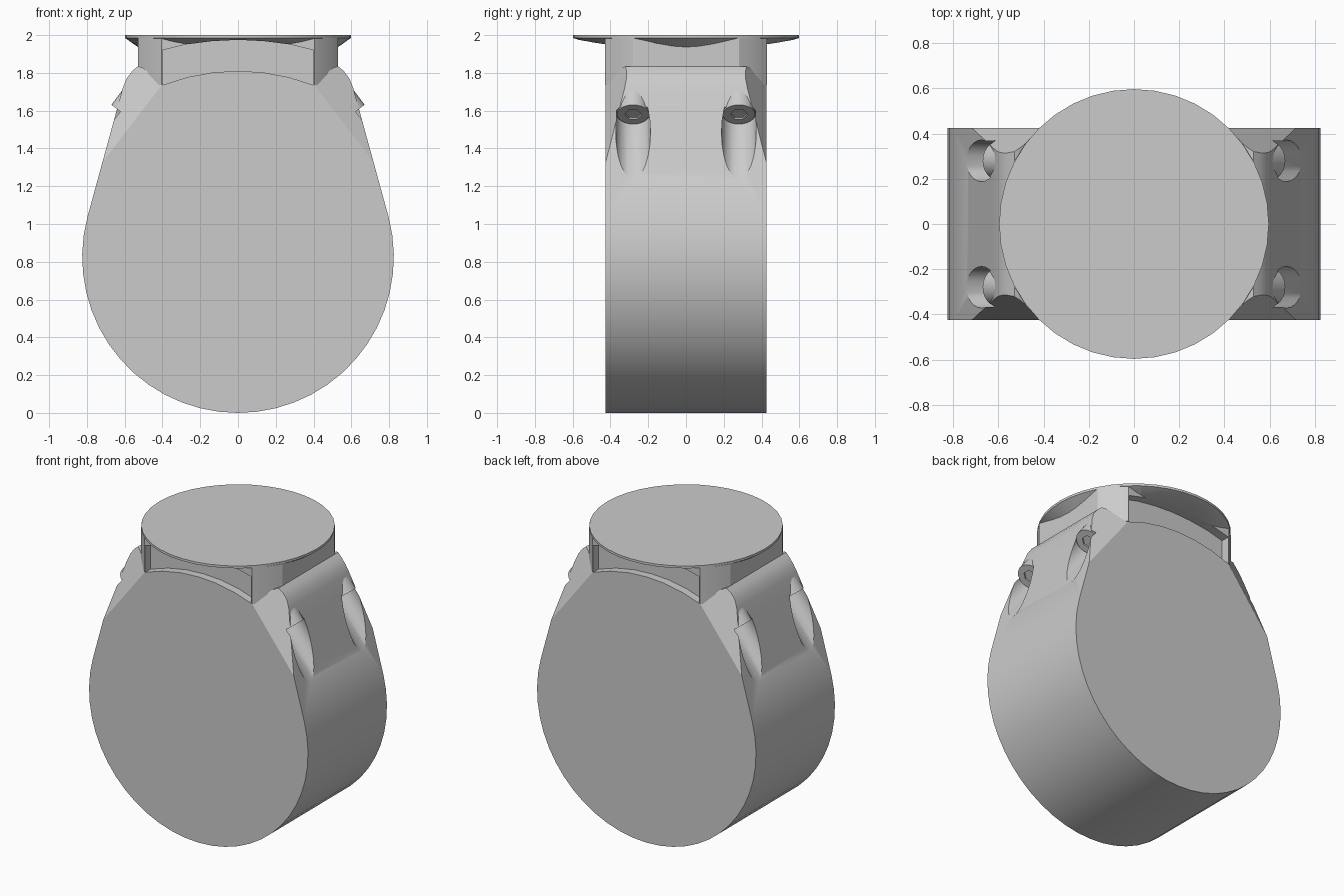
import bpy, bmesh, math
from mathutils import Vector

cube = bpy.data.objects.get("Cube")
if cube:
    bpy.data.objects.remove(cube, do_unlink=True)

grey = bpy.data.materials.new("plain grey")
grey.use_nodes = True
grey.diffuse_color = (0.6, 0.6, 0.6, 1)
grey.node_tree.nodes["Principled BSDF"].inputs["Base Color"].default_value = (0.6, 0.6, 0.6, 1)


def finish(name, bm):
    bmesh.ops.recalc_face_normals(bm, faces=bm.faces)
    mesh = bpy.data.meshes.new(name)
    bm.to_mesh(mesh)
    bm.free()
    mesh.materials.append(grey)
    ob = bpy.data.objects.new(name, mesh)
    bpy.context.collection.objects.link(ob)
    return ob


def loft(name, rings):
    """Solid skinned through rings of equal length, capped at both ends."""
    bm = bmesh.new()
    loops = [[bm.verts.new(p) for p in ring] for ring in rings]
    n = len(loops[0])
    for a, b in zip(loops, loops[1:]):
        for i in range(n):
            j = (i + 1) % n
            bm.faces.new((a[i], a[j], b[j], b[i]))
    bm.faces.new(loops[0])
    bm.faces.new(loops[-1])
    return finish(name, bm)


def extrude_y(name, profile, y0, y1):
    return loft(name, [[(x, y, z) for x, z in profile] for y in (y0, y1)])


def rod(name, radius, start, end, sides):
    axis = (end - start).normalized()
    u = Vector((0, 1, 0))
    v = axis.cross(u)
    angles = [math.tau * i / sides for i in range(sides)]
    return loft(name, [[c + radius * (u * math.cos(a) + v * math.sin(a)) for a in angles]
                       for c in (start, end)])


def cut(ob, cutter):
    cutter.hide_render = True
    mod = ob.modifiers.new("cut", 'BOOLEAN')
    mod.operation = 'DIFFERENCE'
    mod.solver = 'EXACT'
    mod.object = cutter
    bpy.context.view_layer.objects.active = ob
    bpy.ops.object.modifier_apply(modifier=mod.name)


def mirror_profile(half):
    return half + [(-x, z) for x, z in reversed(half) if abs(x) > 1e-6]


# Housing: round bottom, tapering flanks, shoulders and an arched top
R = 0.825
half = [(0, 1.81), (0.13, 1.803), (0.27, 1.777), (0.4, 1.735), (0.5, 1.825), (0.53, 1.835),
        (0.56, 1.81), (0.59, 1.77), (0.61, 1.72)]
half += [(R * math.cos(math.radians(a)), R + R * math.sin(math.radians(a)))
         for a in range(15, -90, -7)]
half.append((0, 0))
housing = extrude_y("housing", mirror_profile(half), -0.425, 0.425)

# Slanted facets on the four shoulder corners
bm = bmesh.new()
bm.from_mesh(housing.data)
for sx in (-1, 1):
    for sy in (-1, 1):
        bmesh.ops.bisect_plane(bm, geom=bm.verts[:] + bm.edges[:] + bm.faces[:],
                               plane_co=(0.4 * sx, 0.425 * sy, 1.74),
                               plane_no=(0.037 * sx, 0.072 * sy, 0.0285), clear_outer=True)
        bmesh.ops.holes_fill(bm, edges=[e for e in bm.edges if e.is_boundary], sides=0)
bmesh.ops.recalc_face_normals(bm, faces=bm.faces)
bm.to_mesh(housing.data)
bm.free()

# Neck: a block with faceted corners, under the mounting plate
quarter = [(0.53, 0.28), (0.475, 0.365), (0.405, 0.43)]
plan = quarter + [(-x, y) for x, y in reversed(quarter)]
plan += [(-x, -y) for x, y in plan]
neck = loft("neck", [[(x, y, z) for x, y in plan] for z in (1.735, 1.985)])

# Mounting plate: thin disc with a flared underside
circle = [(math.cos(math.tau * i / 40), math.sin(math.tau * i / 40)) for i in range(40)]
plate = loft("mounting_plate", [[(rx * x, ry * y, z) for x, y in circle]
                                for rx, ry, z in ((0.52, 0.42, 1.93), (0.597, 0.597, 1.984),
                                                  (0.597, 0.597, 2.0))])

# Arched pockets in the front and back of the neck
pocket = mirror_profile([(0, 1.975), (0.14, 1.968), (0.28, 1.95), (0.4, 1.92), (0.4, 1.65)])
helpers = []
for s in (-1, 1):
    helpers.append(extrude_y("pocket_cutter", pocket, 0.37 * s, 0.7 * s))
    cut(neck, helpers[-1])
    cut(plate, helpers[-1])

# Four slanted screws, each in its own bore
screws = []
for sx, side in ((-1, "right"), (1, "left")):
    for sy, end in ((-1, "front"), (1, "back")):
        face = Vector((0.602 * sx, 0.28 * sy, 1.58))
        out = Vector((0.6 * sx, 0, -0.8))
        bore = rod("bore_cutter", 0.092, face - out * 0.01, face + out * 0.6, 24)
        cut(housing, bore)
        screw = rod(f"screw_{end}_{side}", 0.085, face - out * 0.16, face, 24)
        socket = rod("socket_cutter", 0.045, face - out * 0.06, face + out * 0.1, 6)
        cut(screw, socket)
        helpers += [bore, socket]
        screws.append(screw)

for ob in helpers:
    bpy.data.objects.remove(ob, do_unlink=True)

# Smooth curved surfaces, crisp edges
bpy.ops.object.select_all(action='DESELECT')
for ob in [housing, neck, plate] + screws:
    ob.select_set(True)
    bpy.context.view_layer.objects.active = ob
bpy.ops.object.shade_smooth_by_angle(angle=math.radians(28))
